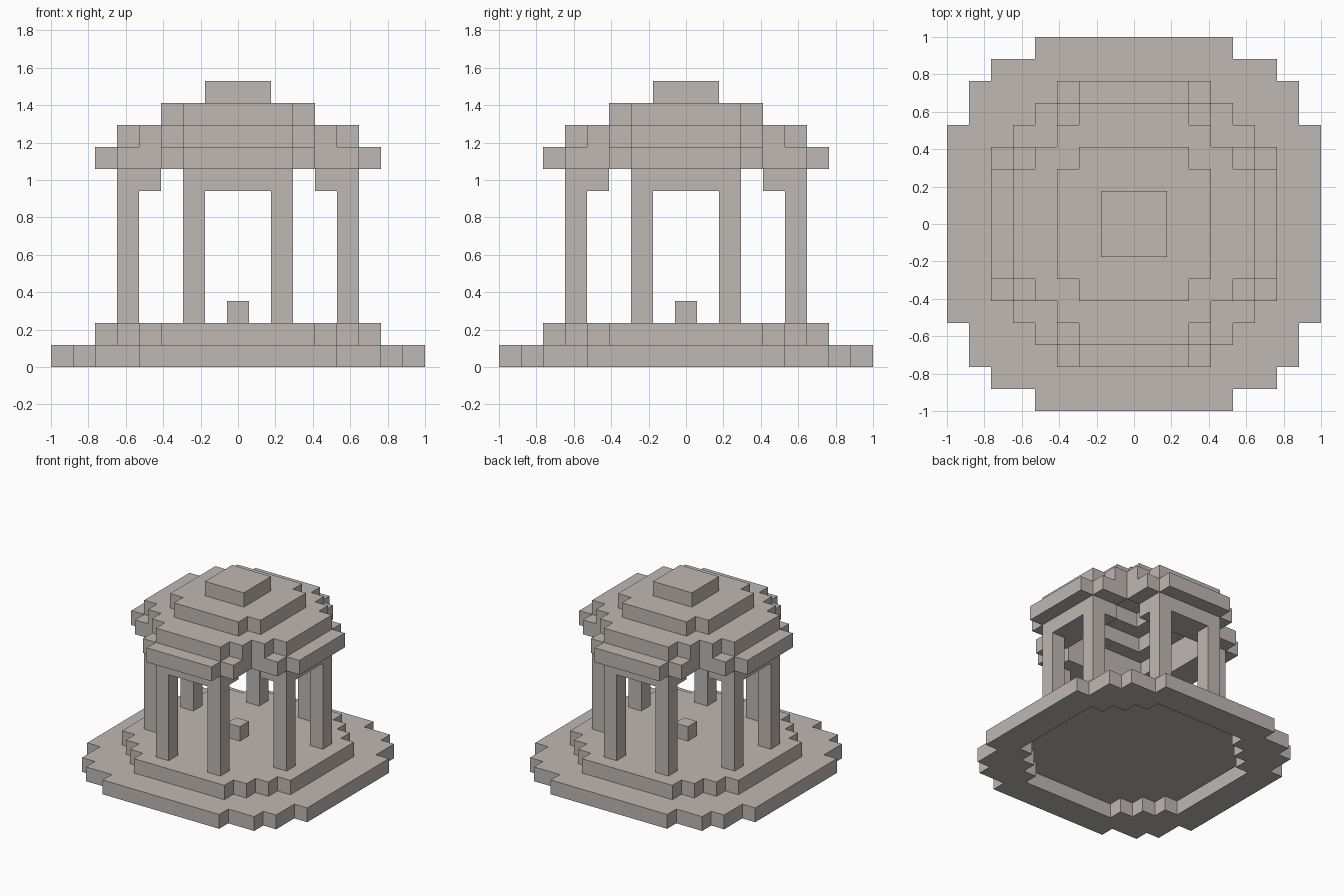
import bpy
import bmesh

# Remove the default cube
default = bpy.data.objects.get("Cube")
if default:
    bpy.data.objects.remove(default, do_unlink=True)

UNIT = 2 / 17      # size of one block
REACH = range(-8, 9)

# Single stone material
stone = bpy.data.materials.new("warm_grey_stone")
stone.use_nodes = True
colour = (0.52, 0.48, 0.45, 1)
stone.diffuse_color = colour
stone.node_tree.nodes["Principled BSDF"].inputs["Base Color"].default_value = colour


def plan(rule):
    """Cells of a four-way symmetric plan; rule gets (far, near) axis distance."""
    return {(i, j) for i in REACH for j in REACH
            if rule(max(abs(i), abs(j)), min(abs(i), abs(j)))}


def stepped(widths):
    """Plan given as {distance from centre: half width there}."""
    return plan(lambda far, near: near <= widths.get(far, -1))


def build(name, cells, bottom, top):
    """Extrude the outline of a set of cells into blocks."""
    bm = bmesh.new()

    def face(points):
        bm.faces.new([bm.verts.new((x * UNIT, y * UNIT, z * UNIT)) for x, y, z in points])

    for i, j in cells:
        l, r, f, b = i - 0.5, i + 0.5, j - 0.5, j + 0.5
        face([(l, f, top), (r, f, top), (r, b, top), (l, b, top)])
        face([(l, b, bottom), (r, b, bottom), (r, f, bottom), (l, f, bottom)])
        sides = {(0, -1): ((l, f), (r, f)), (1, 0): ((r, f), (r, b)),
                 (0, 1): ((r, b), (l, b)), (-1, 0): ((l, b), (l, f))}
        for (dx, dy), (p, q) in sides.items():
            if (i + dx, j + dy) not in cells:
                face([(*p, bottom), (*q, bottom), (*q, top), (*p, top)])
    bmesh.ops.remove_doubles(bm, verts=bm.verts, dist=UNIT / 100)
    bmesh.ops.dissolve_limit(bm, angle_limit=0.01, verts=bm.verts, edges=bm.edges)
    mesh = bpy.data.meshes.new(name)
    bm.to_mesh(mesh)
    bm.free()
    mesh.materials.append(stone)
    obj = bpy.data.objects.new(name, mesh)
    bpy.context.collection.objects.link(obj)
    return obj


# Stepped base: an open outer step around a raised floor
floor = plan(lambda far, near: far <= 6 and near <= {6: 3, 5: 4}.get(far, far))
disc = plan(lambda far, near: near <= {8: 4, 7: 6}.get(far, far))
build("outer_step", disc - floor, 0, 1)
build("raised_floor", floor, 1, 2)

# Small block in the middle of the floor
build("centre_block", {(0, 0)}, 2, 3)

# Eight columns, two on each side
for n, cell in enumerate(sorted(plan(lambda far, near: (far, near) == (5, 2)))):
    build(f"column_{n + 1}", {cell}, 2, 8)

# Lintels over each pair of columns
build("lintels", stepped({5: 2, 4: 2}), 8, 9)

# Hollow stepped dome
build("roof_eaves", stepped({6: 2, 5: 3, 4: 3}), 9, 10)
build("roof_middle", stepped({5: 2, 4: 3, 3: 3}), 10, 11)
build("roof_upper", stepped({3: 2, 2: 2}), 11, 12)
build("roof_cap", plan(lambda far, near: far <= 1), 12, 13)
